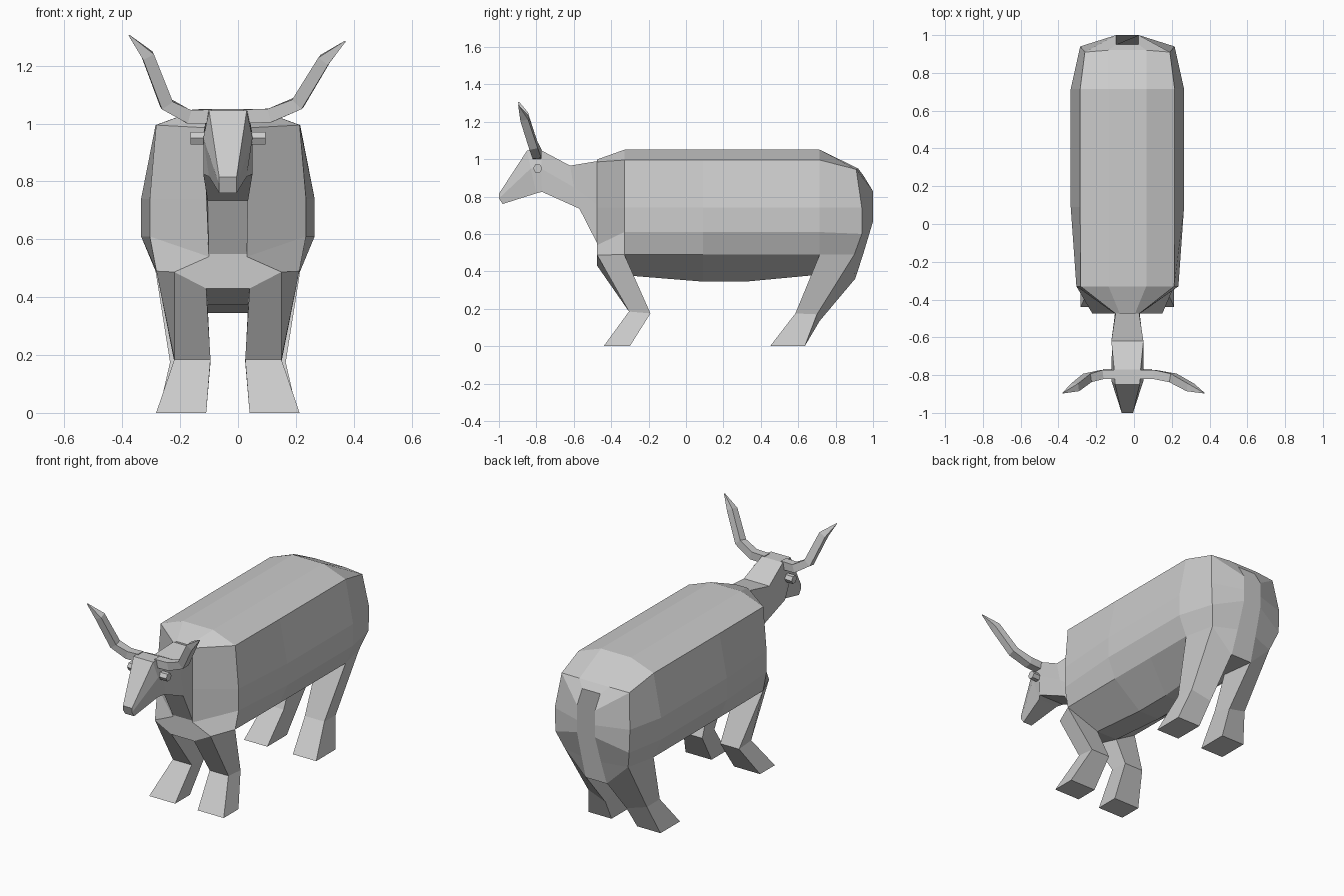
import bpy, bmesh
from mathutils import Vector

if "Cube" in bpy.data.objects:
    bpy.data.objects.remove(bpy.data.objects["Cube"])

CX = -0.035  # centre plane of the animal


def loft(name, rings):
    """Skin a row of equal-length closed rings and cap both ends."""
    bm = bmesh.new()
    rows = [[bm.verts.new(p) for p in ring] for ring in rings]
    n = len(rows[0])
    for a, b in zip(rows, rows[1:]):
        for i in range(n):
            j = (i + 1) % n
            bm.faces.new((a[i], a[j], b[j], b[i]))
    bm.faces.new(rows[0])
    bm.faces.new(rows[-1])
    bmesh.ops.remove_doubles(bm, verts=bm.verts, dist=0.0005)
    bmesh.ops.recalc_face_normals(bm, faces=bm.faces)
    mesh = bpy.data.meshes.new(name)
    bm.to_mesh(mesh)
    bm.free()
    obj = bpy.data.objects.new(name, mesh)
    bpy.context.collection.objects.link(obj)
    return obj


def place(points, side=1):
    return [(CX + side * x, y, z) for x, y, z in points]


def full(half):
    """Complete a half ring with its mirror image."""
    return place(half) + place(half, -1)[::-1]


# Torso: half rings from the back ridge down to the belly
chest = [(.04, -.475, .998), (.062, -.475, .985), (.066, -.475, .74),
         (.066, -.475, .54), (.185, -.475, .487), (.075, -.475, .43)]
shoulder = [(.1, -.33, 1.05), (.248, -.33, .995), (.27, -.33, .74),
            (.27, -.33, .61), (.247, -.33, .49), (.07, -.28, .375)]
middle = [(.1, .09, 1.05), (.25, .09, .995), (.3, .09, .74),
          (.3, .09, .61), (.25, .09, .49), (.07, .09, .345)]
hip = [(.1, .715, 1.05), (.25, .715, .995), (.3, .715, .74),
       (.3, .715, .61), (.25, .715, .49), (.07, .67, .378)]
rump = [(.1, .92, .95), (.225, .91, .945), (.25, .94, .74),
        (.245, .94, .6), (.21, .9, .49), (.07, .9, .355)]
tail_end = [(.06, .95, .91), (.06, 1.0, .828), (.06, 1.0, .74),
            (.06, 1.0, .667), (.065, .95, .5), (.07, .903, .355)]
flank = [(x, .32 if i == 5 else .4, z) for i, (x, y, z) in enumerate(middle)]
loft("torso", [full(r) for r in (chest, shoulder, middle, flank, hip, rump, tail_end)])

# Neck and head: top, middle and lower point of each half ring
loft("neck_and_head", [full(r) for r in (
    [(.062, -.47, .99), (.065, -.47, .75), (.066, -.47, .54)],
    [(.085, -.62, .965), (.08, -.6, .85), (.07, -.57, .735)],
    [(.07, -.77, 1.045), (.085, -.775, .95), (.085, -.77, .825)],
    [(.065, -.85, 1.045), (.085, -.83, .95), (.065, -.8, .817)],
    [(.03, -1.0, .815), (.03, -1.0, .79), (.03, -.98, .76)])])

for side, word in ((1, "right"), (-1, "left")):
    # Front leg: hangs from the chest corners, bends back at the knee
    loft("front_leg_" + word, [place(r, side) for r in (
        [chest[4], chest[5], shoulder[5], shoulder[4]],
        [(.185, -.305, .185), (.06, -.305, .185), (.06, -.19, .175), (.185, -.19, .175)],
        [(.248, -.44, 0), (.075, -.44, 0), (.075, -.3, 0), (.248, -.3, 0)])])
    # Hind leg: hangs from the hip and rump corners
    loft("hind_leg_" + word, [place(r, side) for r in (
        [hip[4], hip[5], rump[5], rump[4]],
        [(.2, .585, .175), (.07, .585, .175), (.07, .715, .135), (.195, .7, .17)],
        [(.24, .45, 0), (.085, .45, 0), (.085, .635, 0), (.24, .635, 0)])])
    # Eye: small six-sided stud on the side of the head
    bpy.ops.mesh.primitive_cylinder_add(vertices=6, radius=.025, depth=.05,
                                        location=(CX + side * .105, -.793, .95),
                                        rotation=(0, 1.5708, 0))
    bpy.context.object.name = "eye_" + word


def horn(name, path, radii):
    """Four-sided horn that follows a path and tapers to a point."""
    rings = []
    for i, p in enumerate(path):
        p = Vector(p)
        t = Vector(path[min(i + 1, len(path) - 1)]) - Vector(path[max(i - 1, 0)])
        across = t.cross(Vector((0, 1, 0))).normalized()
        depth = across.cross(t).normalized()
        r = radii[i]
        rings.append([p + r * (a * across + b * depth)
                      for a, b in ((1, 1), (-1, 1), (-1, -1), (1, -1))])
    loft(name, rings)


# Horns: the two differ slightly
RADII = (.024, .024, .023, .021, .002)
horn("horn_right", [(.02, -.797, 1.025), (.11, -.797, 1.028), (.207, -.815, 1.07),
                    (.298, -.865, 1.22), (.371, -.895, 1.285)], RADII)
horn("horn_left", [(-.09, -.797, 1.025), (-.17, -.797, 1.024), (-.247, -.815, 1.067),
                   (-.312, -.865, 1.235), (-.376, -.895, 1.305)], RADII)
